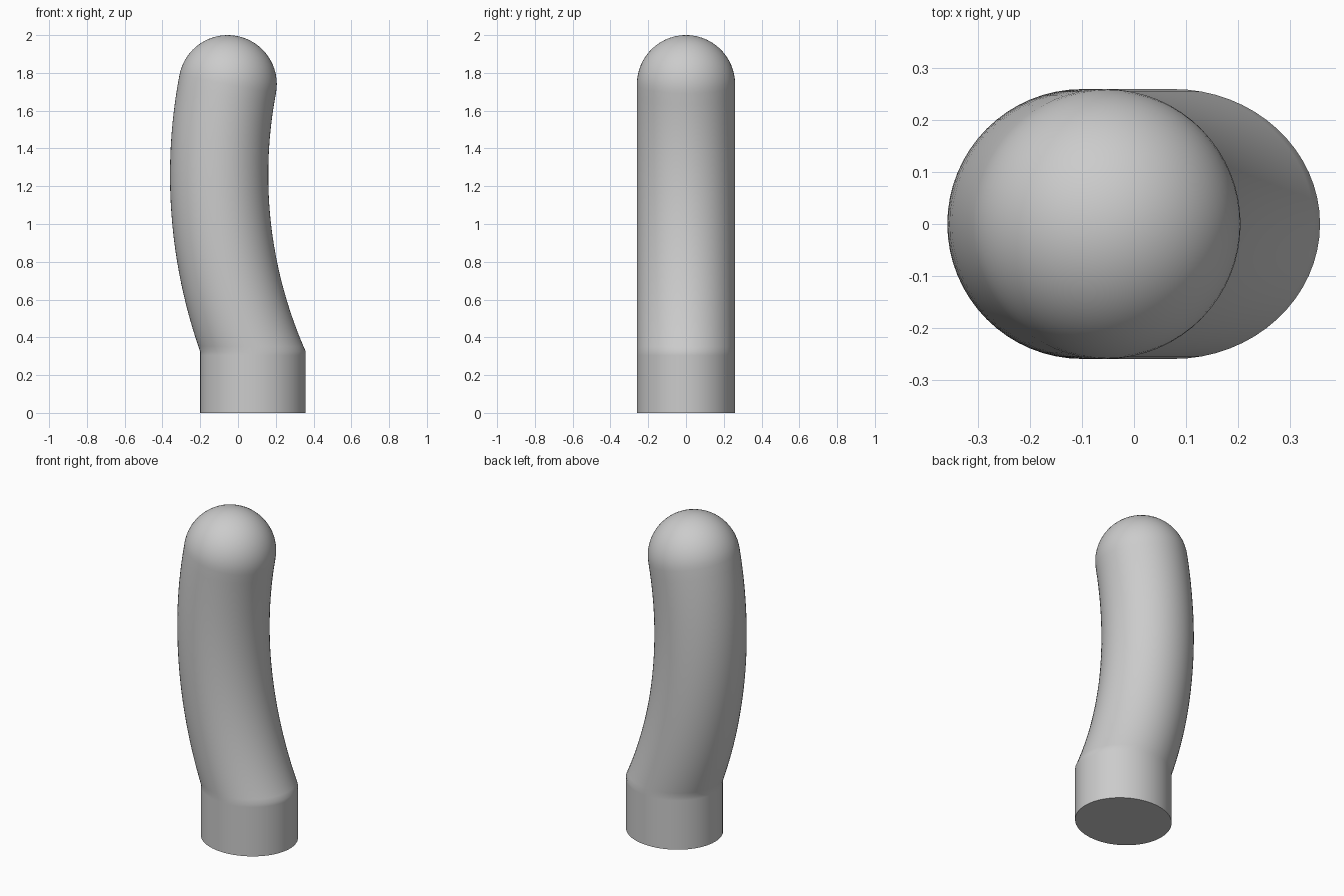
import bpy, bmesh
from math import sin, cos, asin, pi, radians

cube = bpy.data.objects.get("Cube")
if cube:
    bpy.data.objects.remove(cube, do_unlink=True)

SEG = 64          # sides around the tube
TUBE = 0.26       # tube radius
BEND = 2.56       # radius of the bend
CX, CZ = 2.46, 1.26   # centre of the bend
CUT = 0.325       # height of the joint above the straight foot
TIP = asin((1.74 - CZ) / BEND)   # bend angle where the dome starts

angles = [2 * pi * i / SEG for i in range(SEG)]


def bend_point(phi, angle, radius=TUBE):
    """Point on the tube wall at a given angle along the bend."""
    r = BEND - radius * cos(phi)
    return (CX - r * cos(angle), radius * sin(phi), CZ + r * sin(angle))


def tube_ring(t):
    """Ring going from the level joint (0) to the tilted dome seam (1)."""
    ring = []
    for phi in angles:
        start = asin((CUT - CZ) / (BEND - TUBE * cos(phi)))
        ring.append(bend_point(phi, start + t * (TIP - start)))
    return ring


def dome_ring(a):
    """Ring of the rounded tip at elevation a, tilted with the tube."""
    rise = TUBE * sin(a)
    ring = []
    for phi in angles:
        x, y, z = bend_point(phi, TIP, TUBE * cos(a))
        ring.append((x + rise * sin(TIP), y, z + rise * cos(TIP)))
    return ring


# Straight foot, bent tube and dome as one stack of rings
joint = tube_ring(0)
rings = [[(x, y, z) for x, y, _ in joint] for z in (0, CUT - 0.02)]
rings += [tube_ring(t) for t in [0, 0.02] + [i / 24 for i in range(1, 25)]]
rings += [dome_ring(pi / 2 * i / 16) for i in range(1, 16)]

bm = bmesh.new()
loops = [[bm.verts.new(p) for p in ring] for ring in rings]
for low, high in zip(loops, loops[1:]):
    for i in range(SEG):
        j = (i + 1) % SEG
        bm.faces.new((low[i], low[j], high[j], high[i]))

# Close the underside and the tip
bm.faces.new(loops[0][::-1])
tip = bm.verts.new((CX - BEND * cos(TIP) + TUBE * sin(TIP), 0,
                    CZ + BEND * sin(TIP) + TUBE * cos(TIP)))
for i in range(SEG):
    bm.faces.new((loops[-1][i], loops[-1][(i + 1) % SEG], tip))
bmesh.ops.recalc_face_normals(bm, faces=bm.faces)

mesh = bpy.data.meshes.new("bent_tube")
bm.to_mesh(mesh)
bm.free()
tube = bpy.data.objects.new("bent_tube", mesh)
bpy.context.collection.objects.link(tube)

# Plain grey material
grey = bpy.data.materials.new("plain_grey")
grey.use_nodes = True
colour = (0.6, 0.6, 0.6, 1)
grey.diffuse_color = colour
grey.node_tree.nodes["Principled BSDF"].inputs["Base Color"].default_value = colour
mesh.materials.append(grey)

bpy.ops.object.select_all(action="DESELECT")
tube.select_set(True)
bpy.context.view_layer.objects.active = tube
bpy.ops.object.shade_smooth_by_angle(angle=radians(30))
